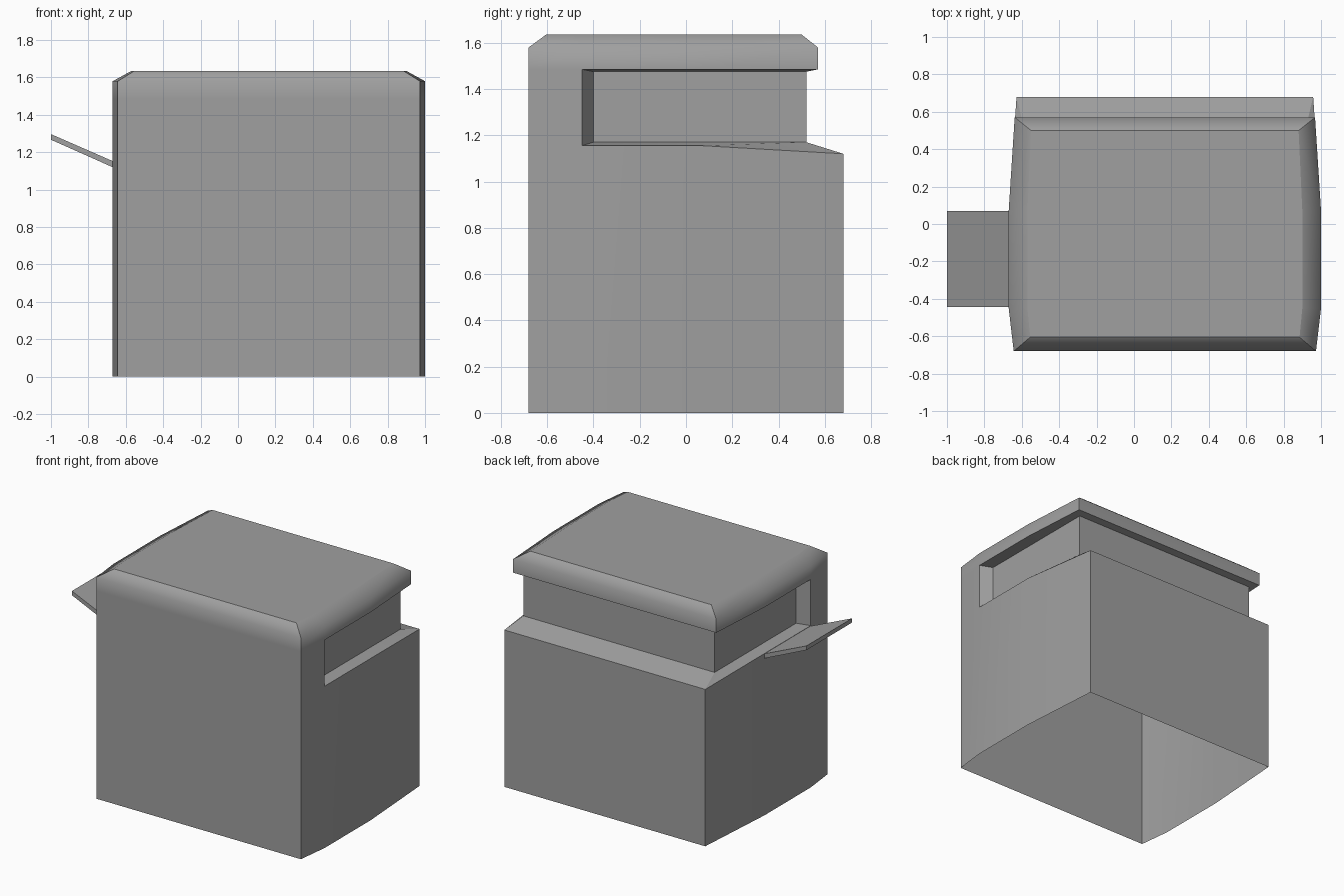
import bpy
import bmesh
from math import radians

cube = bpy.data.objects.get("Cube")
if cube:
    bpy.data.objects.remove(cube, do_unlink=True)

CENTRE = 0.165  # the body is off centre, to make room for the tray

grey = bpy.data.materials.new("plain grey")
grey.use_nodes = True
colour = (0.35, 0.35, 0.35, 1)
grey.diffuse_color = colour
grey.node_tree.nodes["Principled BSDF"].inputs["Base Color"].default_value = colour


def finish(name, bm, soft_edges=()):
    """Smooth the faces, keep creases sharp and add the object."""
    bmesh.ops.recalc_face_normals(bm, faces=bm.faces)
    for face in bm.faces:
        face.smooth = True
    for edge in bm.edges:
        edge.smooth = edge in soft_edges or edge.calc_face_angle(0) < radians(25)
    mesh = bpy.data.meshes.new(name)
    bm.to_mesh(mesh)
    bm.free()
    mesh.materials.append(grey)
    obj = bpy.data.objects.new(name, mesh)
    bpy.context.collection.objects.link(obj)
    return obj


def ring(bm, half_outline):
    """Vertices of (half width, y, z), front to back, then mirrored to the front."""
    left = [bm.verts.new((CENTRE + w, y, z)) for w, y, z in half_outline]
    right = [bm.verts.new((CENTRE - w, y, z)) for w, y, z in reversed(half_outline)]
    return left + right


def bridge(bm, low, high, segments):
    for i in segments:
        j = (i + 1) % len(low)
        bm.faces.new((low[i], low[j], high[j], high[i]))


def outline(y_back, w_back, heights):
    """Bulging plan of the body, with one height per point."""
    plan = [(0.808, -0.68), (0.835, -0.45), (0.835, 0.07), (w_back, y_back)]
    return [(w, y, z) for (w, y), z in zip(plan, heights)]


# Body: open-bottomed shell with a recessed band round the back and sides
bm = bmesh.new()
base = ring(bm, outline(0.68, 0.793, [0] * 4))
ledge = ring(bm, outline(0.68, 0.793, [1.155, 1.155, 1.155, 1.12]))
lid_low = ring(bm, outline(0.57, 0.803, [1.485] * 4))
lid_high = ring(bm, outline(0.57, 0.803, [1.58] * 4))
top = ring(bm, [(0.72, -0.605, 1.635), (0.735, -0.45, 1.635),
                (0.735, 0.07, 1.635), (0.715, 0.5, 1.635)])
core_plan = [(0.755, -0.4), (0.755, 0.07), (0.755, 0.52)]
core_low = ring(bm, [(w, y, 1.17) for w, y in core_plan])
core_high = ring(bm, [(w, y, 1.475) for w, y in core_plan])

bridge(bm, base, ledge, range(8))
bridge(bm, ledge, lid_low, (6, 7, 0))      # full-height front part
bridge(bm, lid_low, lid_high, range(8))
bridge(bm, lid_high, top, range(8))
bm.faces.new(top)

# Recessed band: ledge, core wall, lid underside and slanted ends
bridge(bm, ledge[1:7], core_low, range(5))
bridge(bm, core_low, core_high, range(5))
bridge(bm, core_high, lid_low[1:7], range(5))
for outer, inner in ((1, 0), (6, 5)):
    bm.faces.new((ledge[outer], core_low[inner], core_high[inner], lid_low[outer]))

# The lid's rounded shoulder is soft
shoulder = {bm.edges.get((lid_high[i], lid_high[(i + 1) % 8])) for i in range(8)}
finish("body", bm, shoulder)

# Side tray: thin plate sloping up and away from the slot
bm = bmesh.new()
profile = [(-0.67, 1.12), (-1, 1.267), (-1, 1.297), (-0.67, 1.153)]
front, back = ([bm.verts.new((x, y, z)) for x, z in profile] for y in (-0.445, 0.07))
bridge(bm, front, back, range(4))
bm.faces.new(front)
bm.faces.new(back)
finish("side_tray", bm)
